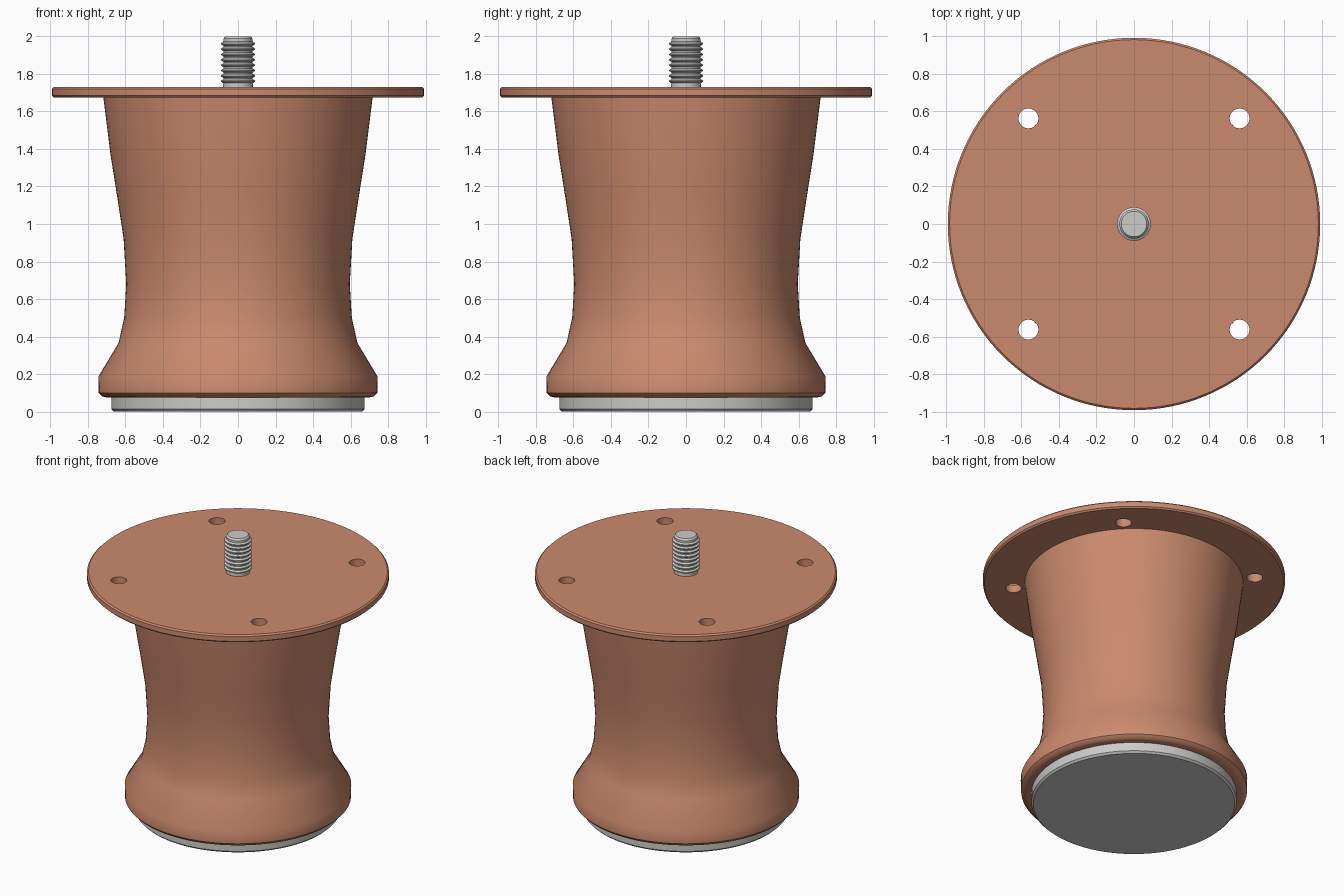
import bpy
import bmesh
import math
from mathutils import Matrix, Vector

if "Cube" in bpy.data.objects:
    bpy.data.objects.remove(bpy.data.objects["Cube"], do_unlink=True)


def make_material(name, rgb):
    mat = bpy.data.materials.new(name)
    mat.use_nodes = True
    color = (*rgb, 1.0)
    mat.diffuse_color = color
    mat.node_tree.nodes["Principled BSDF"].inputs["Base Color"].default_value = color
    return mat


copper = make_material("copper", (0.60, 0.255, 0.155))
steel = make_material("light steel", (0.60, 0.61, 0.59))


def add_object(name, bm, mat):
    bmesh.ops.recalc_face_normals(bm, faces=bm.faces)
    mesh = bpy.data.meshes.new(name)
    bm.to_mesh(mesh)
    bm.free()
    mesh.materials.append(mat)
    obj = bpy.data.objects.new(name, mesh)
    bpy.context.collection.objects.link(obj)
    return obj


def smooth(obj, angle=30):
    bpy.ops.object.select_all(action="DESELECT")
    obj.select_set(True)
    bpy.context.view_layer.objects.active = obj
    bpy.ops.object.shade_smooth_by_angle(angle=math.radians(angle))


def lathe(name, profile, mat, sides=96):
    """Turn (radius, height) points about z and cap both ends."""
    bm = bmesh.new()
    rings = []
    for r, z in profile:
        rings.append([bm.verts.new((r * math.cos(a), r * math.sin(a), z))
                      for a in (math.tau * i / sides for i in range(sides))])
    for low, high in zip(rings, rings[1:]):
        for i in range(sides):
            j = (i + 1) % sides
            bm.faces.new((low[i], low[j], high[j], high[i]))
    bm.faces.new(rings[0][::-1])
    bm.faces.new(rings[-1])
    return add_object(name, bm, mat)


# Turned leg body: rounded foot, narrow waist, flared top
body = lathe("leg_body", [
    (0.70, 0.075), (0.725, 0.08), (0.743, 0.10), (0.745, 0.185),
    (0.637, 0.365), (0.607, 0.50), (0.596, 0.68), (0.61, 0.92),
    (0.645, 1.15), (0.68, 1.37), (0.72, 1.69)], copper)
smooth(body, 40)

# Floor glide pad
glide = lathe("glide_pad", [
    (0.662, 0.0), (0.675, 0.013), (0.675, 0.08)], steel)
smooth(glide)

# Mounting plate with softened rim
plate = lathe("mounting_plate", [
    (0.983, 1.675), (0.993, 1.685), (0.993, 1.72), (0.983, 1.73)], copper, 128)

# Four screw holes through the plate
bm = bmesh.new()
for sx in (-1, 1):
    for sy in (-1, 1):
        bmesh.ops.create_cone(
            bm, cap_ends=True, segments=32, radius1=0.053, radius2=0.053, depth=0.3,
            matrix=Matrix.Translation(Vector((sx * 0.563, sy * 0.563, 1.7))))
cutter = add_object("screw_hole_cutter", bm, copper)
cutter.hide_render = True
cut = plate.modifiers.new("screw_holes", "BOOLEAN")
cut.operation = "DIFFERENCE"
cut.solver = "EXACT"
cut.object = cutter
bpy.context.view_layer.objects.active = plate
bpy.ops.object.modifier_apply(modifier=cut.name)
bpy.data.objects.remove(cutter, do_unlink=True)
smooth(plate)

# Threaded stud: plain shank, stacked ridges, chamfered tip
stud_profile = [(0.08, 1.715), (0.08, 1.748)]
pitch = 0.0285
for i in range(8):
    z = 1.762 + i * pitch
    stud_profile += [(0.078, z - 0.011), (0.09, z - 0.003),
                     (0.09, z + 0.003), (0.078, z + 0.011)]
stud_profile += [(0.078, 1.988), (0.068, 2.0)]
stud = lathe("threaded_stud", stud_profile, steel, 48)
smooth(stud)
